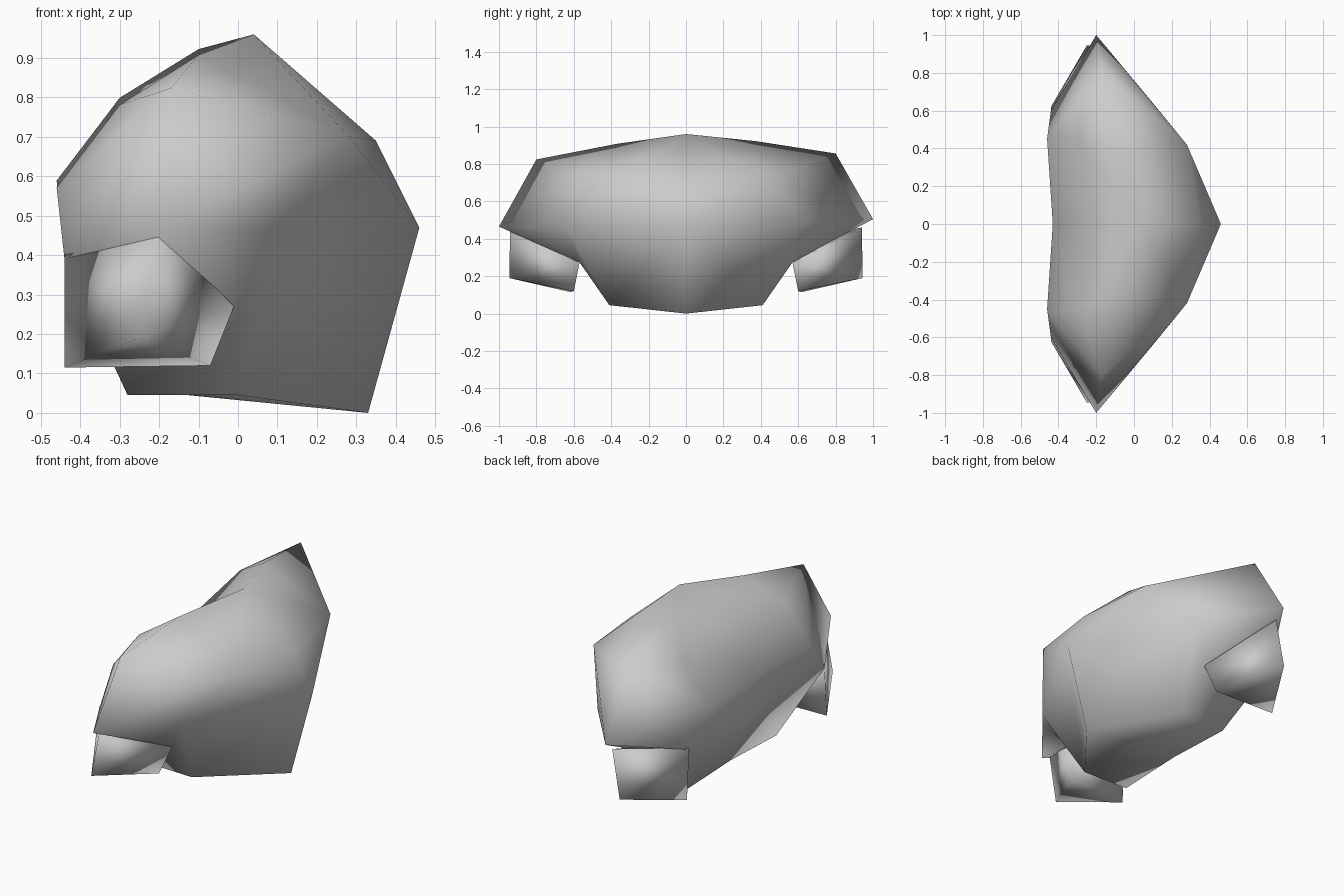
import bpy
import bmesh

old = bpy.data.objects.get("Cube")
if old:
    bpy.data.objects.remove(old, do_unlink=True)

grey = bpy.data.materials.new("stone_grey")
grey.use_nodes = True
colour = (0.6, 0.6, 0.6, 1)
grey.diffuse_color = colour
grey.node_tree.nodes["Principled BSDF"].inputs["Base Color"].default_value = colour


def finish(name, bm):
    # Turn a bmesh into a smooth, coloured object
    bmesh.ops.recalc_face_normals(bm, faces=bm.faces)
    for face in bm.faces:
        face.smooth = True
    mesh = bpy.data.meshes.new(name)
    bm.to_mesh(mesh)
    bm.free()
    mesh.materials.append(grey)
    obj = bpy.data.objects.new(name, mesh)
    bpy.context.collection.objects.link(obj)


# Soft-shaded shell: corners of the half on +y, centre line included
corners = {
    "crown": (.04, 0, .96), "brow": (.35, 0, .69), "nose": (.46, 0, .47),
    "keel": (.33, 0, 0), "heel": (-.28, 0, .06), "spine": (-.43, 0, .56),
    "cheek": (.28, .42, .71), "ridge": (-.1, .37, .915), "horn": (-.17, .8, .84),
    "hump": (-.3, .45, .79), "back": (-.46, .45, .58), "tip": (-.2, 1, .485),
    "lip": (.1, .64, .47), "rim": (-.44, .6, .39), "joint": (-.01, .57, .275),
    "sole": (0, .41, .045), "foot": (-.28, .4, .045),
}

# Each fan joins its centre corner to a run of neighbouring corners
fans = {
    "crown": ("brow", "cheek", "ridge", "hump", "spine"),
    "cheek": ("brow", "nose", "lip", "tip", "horn", "ridge"),
    "hump": ("ridge", "horn", "back", "spine"),
    "tip": ("horn", "back"),
    "rim": ("joint", "tip", "back", "spine", "foot", "joint"),
    "joint": ("foot", "sole", "lip", "tip"),
    "sole": ("lip", "nose", "keel", "heel", "foot"),
    "spine": ("foot", "heel"),
}

bm = bmesh.new()
for side in (1, -1):
    verts = {}
    for key, (x, y, z) in corners.items():
        # The upper shell leans very slightly along its length
        lean = .02 * y * side if z > .42 else 0
        verts[key] = bm.verts.new((x, y * side, z + lean))
    for centre, ring in fans.items():
        for a, b in zip(ring, ring[1:]):
            bm.faces.new((verts[centre], verts[a], verts[b]))
bmesh.ops.remove_doubles(bm, verts=bm.verts, dist=.001)
finish("shell", bm)

# Wedge-shaped claws tucked under both ends
claw = [(-.2, .94, .46), (-.44, .6, .4), (-.01, .57, .27),
        (-.25, .945, .19), (-.44, .62, .115), (-.07, .6, .12)]
for side, name in ((-1, "front_claw"), (1, "back_claw")):
    bm = bmesh.new()
    points = [bm.verts.new((x, y * side, z)) for x, y, z in claw]
    bmesh.ops.convex_hull(bm, input=points)
    finish(name, bm)
